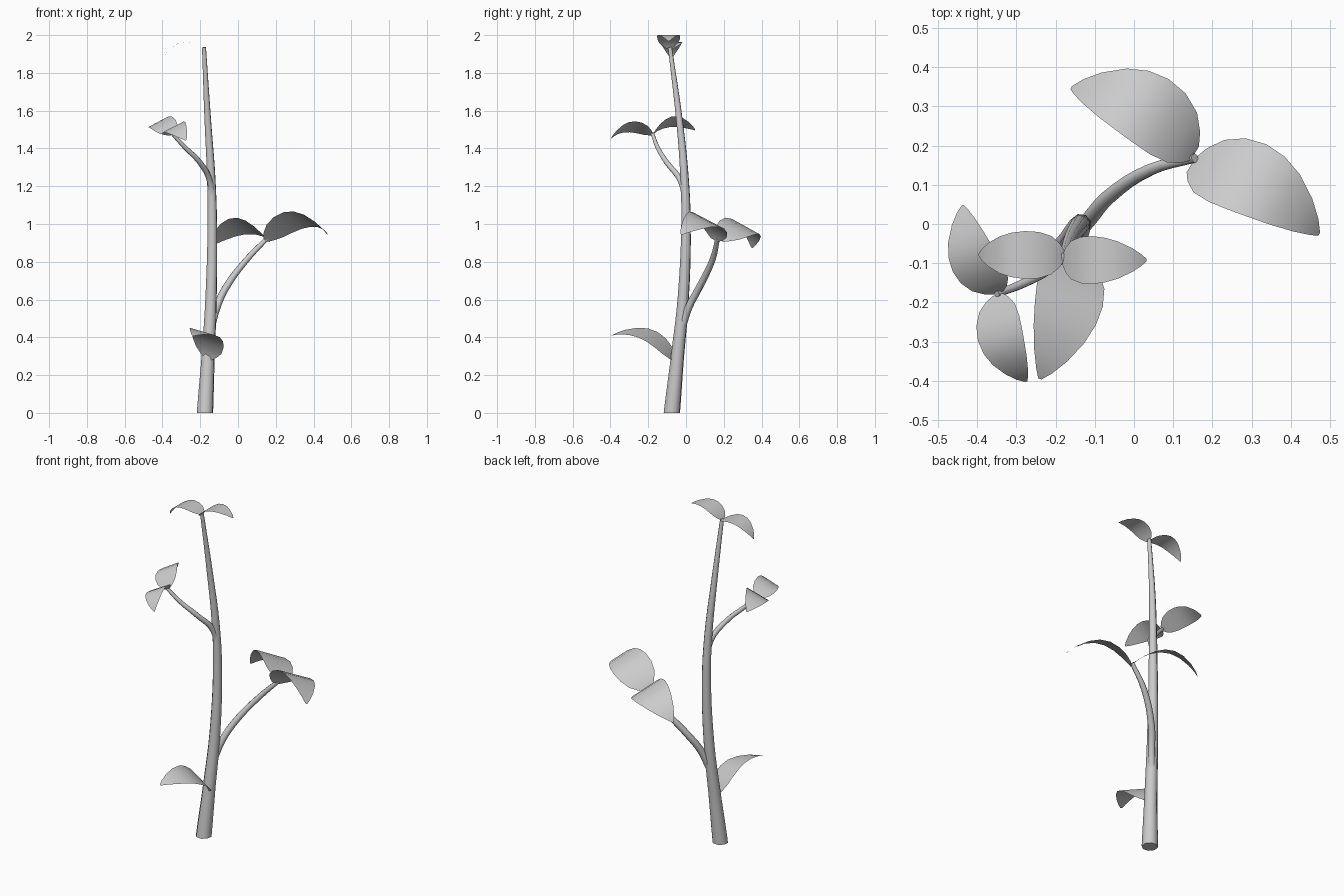
import bpy, math
from mathutils import Vector

if "Cube" in bpy.data.objects:
    bpy.data.objects.remove(bpy.data.objects["Cube"])


def tube(name, pts):
    """Tapered eight-sided stalk; pts are (x, y, z, radius)."""
    cu = bpy.data.curves.new(name, 'CURVE')
    cu.dimensions = '3D'
    cu.bevel_depth = 1.0
    cu.bevel_resolution = 2
    cu.use_fill_caps = True
    cu.resolution_u = 4
    sp = cu.splines.new('BEZIER')
    sp.bezier_points.add(len(pts) - 1)
    for bp, p in zip(sp.bezier_points, pts):
        bp.co = p[:3]
        bp.radius = p[3]
        bp.handle_left_type = bp.handle_right_type = 'AUTO'
    ob = bpy.data.objects.new(name, cu)
    bpy.context.collection.objects.link(ob)
    finish(ob, True)
    return ob


def finish(ob, convert=False):
    bpy.ops.object.select_all(action='DESELECT')
    ob.select_set(True)
    bpy.context.view_layer.objects.active = ob
    if convert:
        bpy.ops.object.convert(target='MESH')
    bpy.ops.object.shade_smooth_by_angle(angle=math.radians(50))


# Leaf outline: (position along leaf, fraction of half width)
OUTLINE = [(0, .22), (.04, .5), (.12, .8), (.25, .97), (.4, 1), (.55, .93),
           (.7, .77), (.85, .5), (.95, .24), (1, .05)]


def leaf(name, base, tip, up, width, arch):
    """Thin blade from base to tip, arched towards the 'up' direction."""
    base, tip, up = Vector(base), Vector(tip), Vector(up)
    d = (tip - base).normalized()
    n = (up - d * up.dot(d)).normalized()
    s = n.cross(d)
    cols = (-1, -.5, 0, .5, 1)
    verts, faces = [], []
    for t, w in OUTLINE:
        c = base.lerp(tip, t) + n * arch * max(0, math.sin(math.pi * t)) ** .8
        verts += [c + s * (k * w * width / 2) for k in cols]
    m = len(cols)
    for i in range(len(OUTLINE) - 1):
        for j in range(m - 1):
            a = i * m + j
            faces.append((a, a + 1, a + m + 1, a + m))
    me = bpy.data.meshes.new(name)
    me.from_pydata(verts, [], faces)
    ob = bpy.data.objects.new(name, me)
    bpy.context.collection.objects.link(ob)
    finish(ob)


# Main stem, with its foot flattened on the ground
stem = tube("stem", [(-.175, -.075, 0, .045), (-.158, -.045, .3, .036),
                     (-.143, -.015, .6, .031), (-.136, 0, 1.0, .026),
                     (-.142, -.008, 1.25, .023), (-.16, -.035, 1.55, .018),
                     (-.18, -.085, 1.935, .011)])
for v in stem.data.vertices:
    if v.co.z < .02:
        v.co.z = 0

# Side branches
tube("lower_branch", [(-.14, -.018, .46, .02), (-.112, .015, .56, .02),
                      (-.066, .068, .66, .019), (.045, .14, .81, .016),
                      (.155, .168, .925, .012)])
tube("upper_branch", [(-.137, -.003, 1.07, .017), (-.147, -.025, 1.22, .016),
                      (-.205, -.105, 1.33, .014), (-.28, -.15, 1.405, .012),
                      (-.35, -.178, 1.48, .009)])

# Leaves: base, tip, facing direction, width, arch height
leaf("top_leaf_right", (-.182, -.092, 1.93), (.032, -.092, 1.968), (0, 0, 1), .122, .052)
leaf("top_leaf_left", (-.178, -.08, 1.93), (-.396, -.078, 1.876), (0, 0, 1), .122, .06)
leaf("lower_branch_leaf_right", (.145, .15, .915), (.472, -.026, .945), (.2, .36, .91), .212, .105)
leaf("lower_branch_leaf_left", (.155, .18, .915), (-.16, .348, .875), (.21, .37, .9), .205, .105)
leaf("upper_branch_leaf_back", (-.345, -.175, 1.475), (-.437, .048, 1.497), (-.42, -.17, .89), .137, .062)
leaf("upper_branch_leaf_front", (-.347, -.18, 1.475), (-.275, -.402, 1.443), (-.42, -.15, .89), .13, .062)
leaf("bottom_leaf", (-.158, -.07, .285), (-.24, -.395, .408), (.26, -.06, .96), .185, .08)
